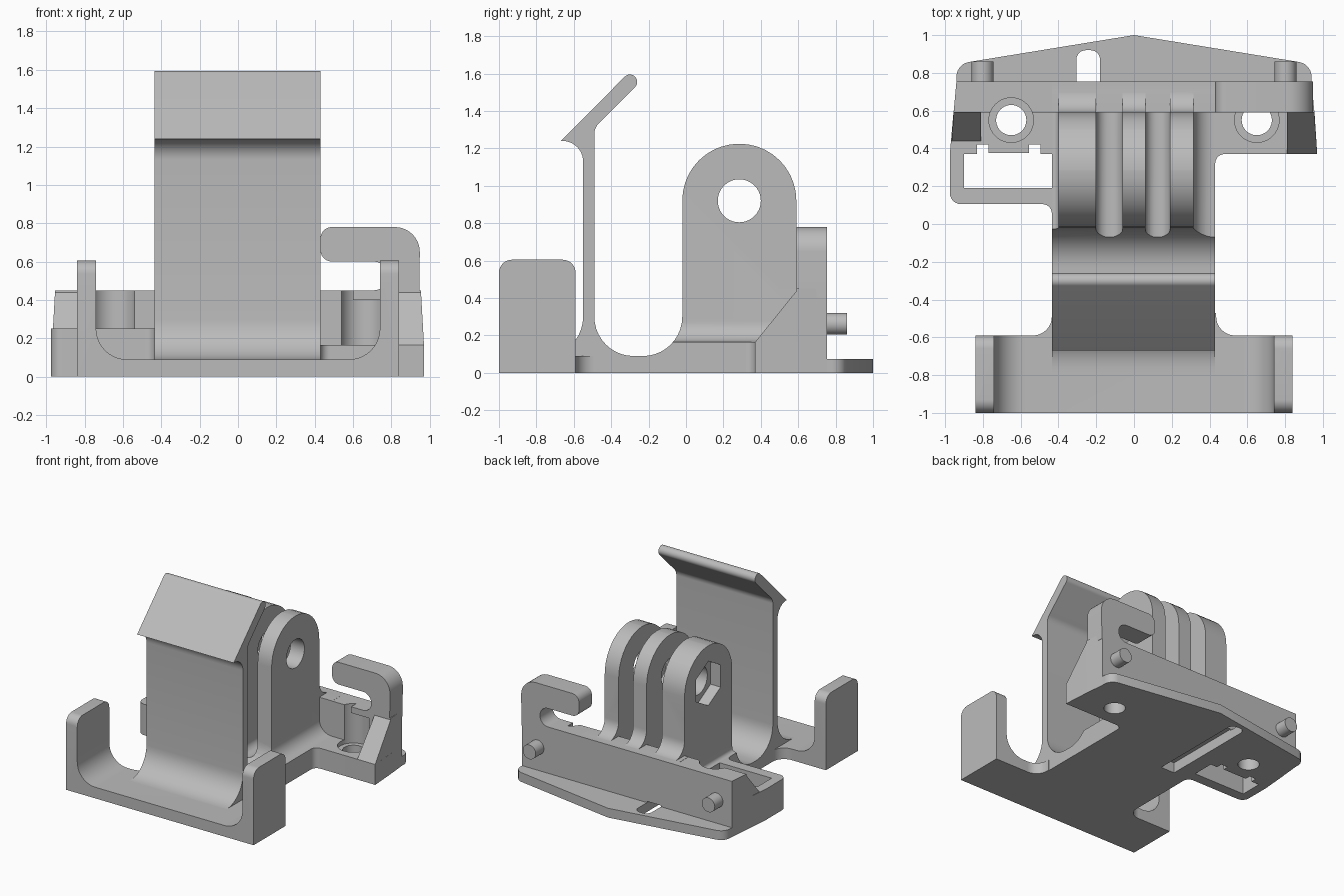
import bpy, bmesh, math
from mathutils import Vector

cube = bpy.data.objects.get("Cube")
if cube:
    bpy.data.objects.remove(cube, do_unlink=True)

grey = bpy.data.materials.new("plain_grey")
grey.use_nodes = True
COLOUR = (0.5, 0.5, 0.5, 1)
grey.diffuse_color = COLOUR
grey.node_tree.nodes["Principled BSDF"].inputs["Base Color"].default_value = COLOUR

parts = []


def rounded(corners, steps=10):
    """Turn (u, v[, radius]) corners into an outline with filleted corners."""
    out = []
    n = len(corners)
    for i, c in enumerate(corners):
        p = Vector(c[:2])
        if len(c) < 3:
            out.append(p)
            continue
        a = (Vector(corners[i - 1][:2]) - p).normalized()
        b = (Vector(corners[(i + 1) % n][:2]) - p).normalized()
        half = a.angle(b) / 2
        mid = p + (a + b).normalized() * c[2] / math.sin(half)
        start = p + a * c[2] / math.tan(half) - mid
        end = p + b * c[2] / math.tan(half) - mid
        sweep = start.angle(end)
        for k in range(steps + 1):
            t = k / steps
            out.append(mid + (start * math.sin((1 - t) * sweep)
                              + end * math.sin(t * sweep)) / math.sin(sweep))
    return out


def circle(u, v, r, n=40, turn=0.0):
    return [(u + r * math.cos(turn + math.tau * i / n),
             v + r * math.sin(turn + math.tau * i / n)) for i in range(n)]


def prism(name, axis, corners, lo, hi, keep=True):
    """Extrude an outline along one axis between lo and hi."""
    place = {"x": lambda u, v, w: (w, u, v),
             "y": lambda u, v, w: (u, w, v),
             "z": lambda u, v, w: (u, v, w)}[axis]
    outline = rounded(corners)
    bm = bmesh.new()
    low = [bm.verts.new(place(u, v, lo)) for u, v in outline]
    high = [bm.verts.new(place(u, v, hi)) for u, v in outline]
    bm.faces.new(low)
    bm.faces.new(high)
    for i in range(len(low)):
        bm.faces.new((low[i - 1], low[i], high[i], high[i - 1]))
    bmesh.ops.recalc_face_normals(bm, faces=bm.faces)
    mesh = bpy.data.meshes.new(name)
    bm.to_mesh(mesh)
    bm.free()
    mesh.materials.append(grey)
    ob = bpy.data.objects.new(name, mesh)
    bpy.context.collection.objects.link(ob)
    if keep:
        parts.append(ob)
    return ob


def cut(targets, axis, corners, lo, hi, mode="DIFFERENCE"):
    """Cut targets with a temporary prism."""
    tool = prism("cutter", axis, corners, lo, hi, keep=False)
    tool.hide_render = True
    for ob in targets:
        bpy.context.view_layer.objects.active = ob
        mod = ob.modifiers.new("cut", "BOOLEAN")
        mod.operation = mode
        mod.solver = "EXACT"
        mod.object = tool
        bpy.ops.object.modifier_apply(modifier=mod.name)
    bpy.data.objects.remove(tool, do_unlink=True)


def rect(u0, u1, v0, v1):
    return [(u0, v0), (u1, v0), (u1, v1), (u0, v1)]


# Central body: base, spring clip with barb, and the block for the fins
body = prism("clip_and_fins", "x", [
    (-0.8, 0), (-0.8, 0.09), (-0.55, 0.09, 0.21), (-0.55, 1.24, 0.11), (-0.67, 1.24),
    (-0.3, 1.611, 0.038), (-0.245, 1.556, 0.038), (-0.49, 1.31, 0.08),
    (-0.49, 0.09, 0.21), (-0.02, 0.09, 0.21), (-0.02, 1.225, 0.304),
    (0.59, 1.225, 0.304), (0.59, 0.45, 0.12), (0.75, 0.45), (0.75, 0)], -0.435, 0.43)

# Grooves that split the block into three fins
for x0, x1, floor, r0, r1 in ((-0.2, -0.06, 0.165, 0.065, 0.065),
                              (0.06, 0.19, 0.165, 0.06, 0.06),
                              (0.315, 0.6, 0.165, 0.11, 0.01),
                              (-0.6, -0.4, 0.25, 0.01, 0.03)):
    cut([body], "y", [(x0, floor, r0), (x1, floor, r1), (x1, 1.4), (x0, 1.4)], -0.15, 0.59)
    cut([body], "y", rect(x0, x1, 0.451, 1.4), 0.5, 0.8)

# Pivot hole and nut pocket
cut([body], "x", circle(0.285, 0.92, 0.115), -0.6, 0.6)
cut([body], "x", circle(0.285, 0.92, 0.18, 6, math.pi / 6), -0.5, -0.31)

# Front cradle: a U with rounded upright tops
cradle = prism("front_cradle", "y", [
    (-0.84, 0), (-0.84, 0.605), (-0.74, 0.605), (-0.74, 0.09, 0.16),
    (0.74, 0.09, 0.16), (0.74, 0.605), (0.84, 0.605), (0.84, 0)], -1, -0.59)
cut([cradle], "x", [(-1, -0.1), (-1, 0.605, 0.07), (-0.59, 0.605, 0.07), (-0.59, -0.1)],
    -1, 1, "INTERSECT")
for s, side in ((1, "left"), (-1, "right")):
    prism(side + "_cradle_fillet", "z", [
        (s * 0.4, -0.62), (s * 0.55, -0.62), (s * 0.55, -0.59),
        (s * 0.435, -0.59, 0.1), (s * 0.435, -0.47), (s * 0.4, -0.47)], 0, 0.09)

# Back wall and the pointed plate behind it
wall = prism("back_wall", "z", [(-0.955, 0.59), (-0.94, 0.755), (0.94, 0.755), (0.955, 0.59)], 0, 0.45)
plate = prism("back_plate", "z", [
    (-0.94, 0.7), (-0.94, 0.847, 0.08), (0, 1), (0.94, 0.847, 0.08), (0.94, 0.7)], 0, 0.075)

# Side floors
left_floor = prism("left_floor", "z", [
    (0.4, 0.28), (0.43, 0.28), (0.43, 0.37, 0.05), (0.97, 0.37),
    (0.955, 0.6), (0.4, 0.6)], 0, 0.165)
right_floor = prism("right_floor_frame", "z", [
    (-0.975, 0.105, 0.06), (-0.435, 0.105, 0.05), (-0.435, 0.02), (-0.4, 0.02),
    (-0.4, 0.6), (-0.955, 0.6), (-0.975, 0.37)], 0, 0.25)

# Sloped gussets whose outer side follows the taper
gussets = []
for s, side in ((1, "left"), (-1, "right")):
    ob = prism(side + "_gusset", "x",
               [(0.37, 0), (0.37, 0.165), (0.6, 0.45), (0.6, 0)], s * 0.81, s * 0.97)
    for v in ob.data.vertices:
        if abs(v.co.x) > 0.9:
            v.co.x = s * (0.97 - (v.co.y - 0.37) * 0.07)
    gussets.append(ob)

# Window with two notches in the frame
cut([right_floor, gussets[1]], "z", [
    (-0.9, 0.19), (-0.432, 0.19), (-0.432, 0.37), (-0.495, 0.37), (-0.495, 0.42),
    (-0.555, 0.42), (-0.555, 0.375), (-0.77, 0.375), (-0.77, 0.42), (-0.83, 0.42),
    (-0.83, 0.37), (-0.9, 0.37)], -0.1, 0.5)

# Screw holes with counterbores
for x, floor, seat in ((0.65, left_floor, 0.13), (-0.65, right_floor, 0.13)):
    cut([floor, wall], "z", circle(x, 0.55, 0.118), seat, 0.5)
    cut([floor, wall], "z", circle(x, 0.55, 0.08), -0.1, 0.5)

# Slot along the underside, open through the plate
cut([body, wall, plate], "z", [
    (-0.305, 0.1), (-0.18, 0.1), (-0.18, 0.92, 0.05), (-0.305, 0.92, 0.05)], -0.1, 0.085)

# Hook on the back wall
prism("hook", "y", [
    (0.945, 0.4), (0.95, 0.78, 0.13), (0.43, 0.78, 0.06), (0.43, 0.6, 0.06),
    (0.78, 0.6, 0.073), (0.78, 0.45, 0.073), (0.6, 0.45), (0.6, 0.4)], 0.59, 0.755)

# Rear pins
for s, side in ((1, "left"), (-1, "right")):
    prism(side + "_pin", "y", circle(s * 0.802, 0.262, 0.058, 32), 0.7, 0.86)

# Smooth the curved faces, keep edges sharp
bpy.ops.object.select_all(action="DESELECT")
for ob in parts:
    ob.select_set(True)
bpy.context.view_layer.objects.active = body
bpy.ops.object.shade_smooth_by_angle(angle=math.radians(30))
